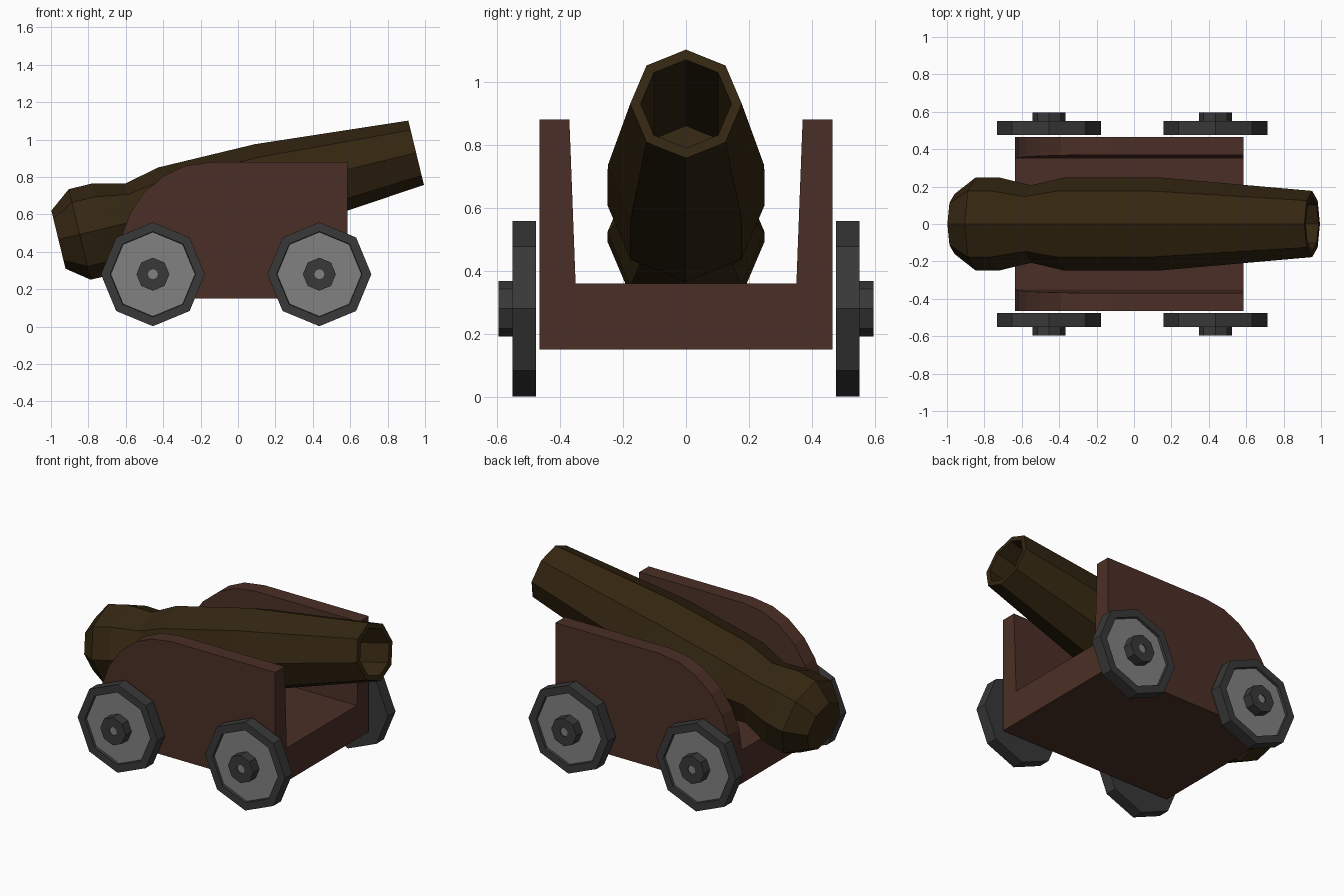
import bpy
import bmesh
import math
from mathutils import Vector

cube = bpy.data.objects.get("Cube")
if cube:
    bpy.data.objects.remove(cube, do_unlink=True)


def make_material(name, rgb):
    mat = bpy.data.materials.new(name)
    mat.use_nodes = True
    color = (*rgb, 1.0)
    mat.diffuse_color = color
    bsdf = next(n for n in mat.node_tree.nodes if n.type == 'BSDF_PRINCIPLED')
    bsdf.inputs["Base Color"].default_value = color
    bsdf.inputs["Roughness"].default_value = 0.8
    return mat


bronze = make_material("dark bronze", (0.034, 0.0195, 0.0056))
wood = make_material("red brown wood", (0.07, 0.028, 0.019))
iron = make_material("dark iron", (0.04, 0.04, 0.04))
steel = make_material("light grey metal", (0.22, 0.22, 0.22))


def finish(name, bm, materials):
    bmesh.ops.recalc_face_normals(bm, faces=bm.faces)
    mesh = bpy.data.meshes.new(name)
    bm.to_mesh(mesh)
    bm.free()
    for mat in materials:
        mesh.materials.append(mat)
    obj = bpy.data.objects.new(name, mesh)
    bpy.context.collection.objects.link(obj)
    return obj


def lathe(name, profile, origin, axis, materials, light_bands=(), sides=8):
    """Turn (distance, radius) pairs about an axis, one corner pointing up."""
    axis = Vector(axis).normalized()
    side = axis.cross(Vector((0, 0, 1))).normalized()
    up = side.cross(axis)
    bm = bmesh.new()
    rings = []
    for t, r in profile:
        ring = []
        for k in range(sides):
            a = math.tau * k / sides
            offset = up * math.cos(a) + side * math.sin(a)
            ring.append(bm.verts.new(Vector(origin) + axis * t + offset * r))
        rings.append(ring)
    for band, (a, b) in enumerate(zip(rings, rings[1:])):
        for k in range(sides):
            n = (k + 1) % sides
            face = bm.faces.new((a[k], a[n], b[n], b[k]))
            face.material_index = int(band in light_bands)
    bm.faces.new(rings[0])
    end = bm.faces.new(rings[-1])
    end.material_index = int(len(rings) - 1 in light_bands)
    return finish(name, bm, materials)


# Barrel: breech, neck, body, muzzle rim and bore
barrel = [(0, 0.16), (0.117, 0.249), (0.246, 0.249), (0.421, 0.207),
          (0.606, 0.249), (1.14, 0.248), (1.968, 0.177),
          (1.968, 0.144), (1.08, 0.144)]
lathe("cannon_barrel", barrel, (-0.96, 0, 0.465), (0.972, 0, 0.236), [bronze])

# Carriage cheeks: curved at the rear, thicker towards the floor
cheek = [(-0.635, 0.15), (0.585, 0.15), (0.585, 0.88), (-0.14, 0.88),
         (-0.28, 0.86), (-0.39, 0.81), (-0.5, 0.72), (-0.575, 0.61),
         (-0.62, 0.49), (-0.635, 0.36)]
for name, s in (("left_cheek", 1), ("right_cheek", -1)):
    bm = bmesh.new()
    outer = [bm.verts.new((x, s * 0.465, z)) for x, z in cheek]
    inner = [bm.verts.new((x, s * (0.35 + (z - 0.36) * 0.038), z)) for x, z in cheek]
    bm.faces.new(outer)
    bm.faces.new(inner)
    for i in range(len(cheek)):
        j = (i + 1) % len(cheek)
        bm.faces.new((outer[i], outer[j], inner[j], inner[i]))
    finish(name, bm, [wood])

# Carriage floor between the cheeks
bm = bmesh.new()
bmesh.ops.create_cube(bm, size=1)
bmesh.ops.scale(bm, vec=(1.22, 0.7, 0.21), verts=bm.verts)
bmesh.ops.translate(bm, vec=(-0.025, 0, 0.255), verts=bm.verts)
finish("carriage_floor", bm, [wood])

# Wheels: dark rim, recessed light disc, dark hub with a light centre
wheel = [(0.475, 0.278), (0.55, 0.278), (0.55, 0.228), (0.535, 0.225),
         (0.535, 0.088), (0.595, 0.088), (0.595, 0.027), (0.59, 0.027)]
for end, x in (("front", 0.435), ("rear", -0.455)):
    for side_name, s in (("left", 1), ("right", -1)):
        lathe(f"{end}_{side_name}_wheel", wheel, (x, 0, 0.28), (0, s, 0),
              [iron, steel], light_bands=(3, 7))
